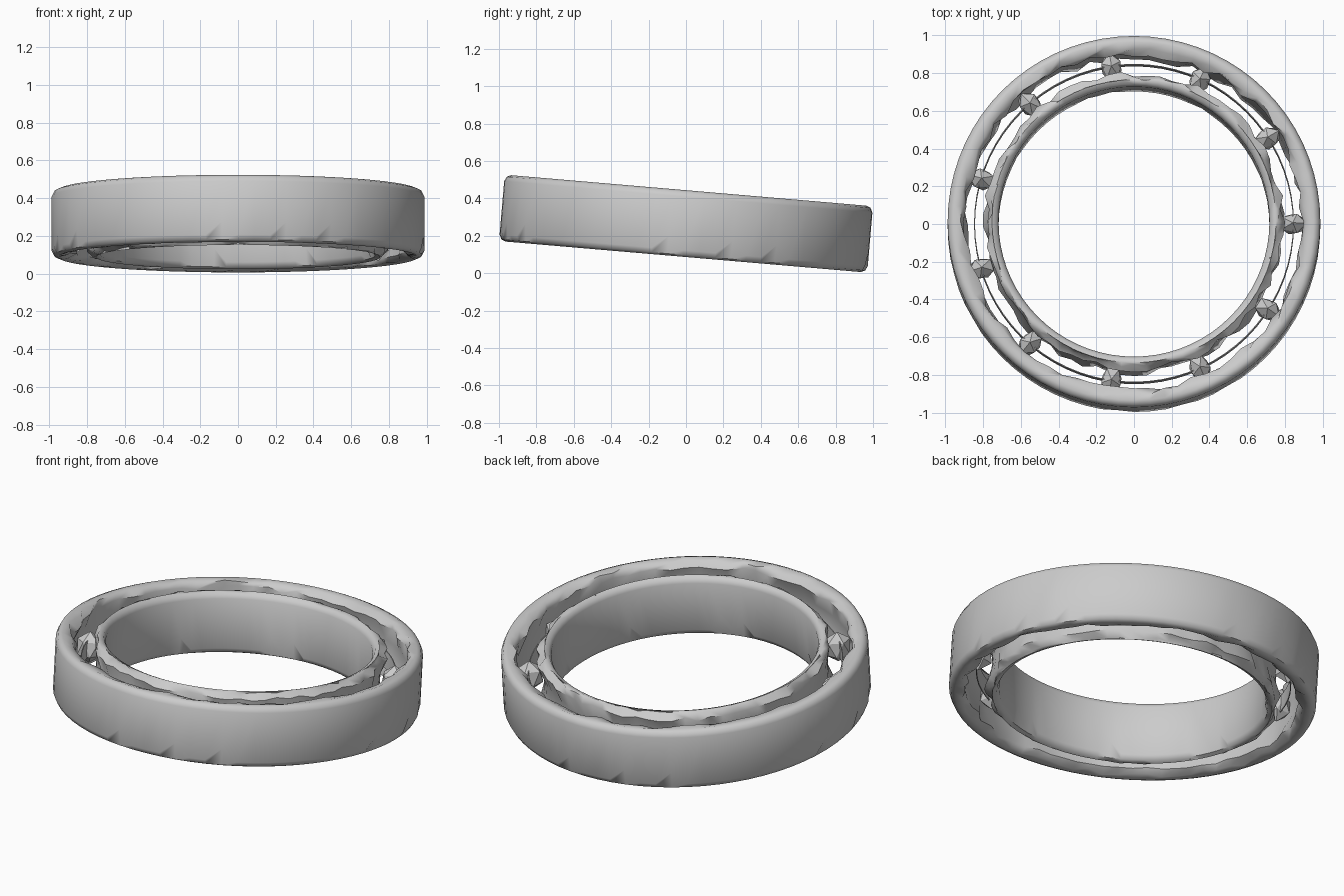
import bpy, bmesh, math, random
from mathutils import Matrix

old = bpy.data.objects.get("Cube")
if old:
    bpy.data.objects.remove(old)

random.seed(7)
SEG = 72
HALF = 0.178
BALLS = 11
TILT = Matrix.Translation((0, 0, 0.265)) @ Matrix.Rotation(math.radians(-4.9), 4, 'X')

steel = bpy.data.materials.new("steel grey")
steel.use_nodes = True
steel.diffuse_color = (0.6, 0.6, 0.6, 1)
steel.node_tree.nodes["Principled BSDF"].inputs["Base Color"].default_value = (0.6, 0.6, 0.6, 1)


def finish(bm, name, angle):
    bmesh.ops.recalc_face_normals(bm, faces=bm.faces)
    mesh = bpy.data.meshes.new(name)
    bm.to_mesh(mesh)
    bm.free()
    mesh.materials.append(steel)
    obj = bpy.data.objects.new(name, mesh)
    bpy.context.collection.objects.link(obj)
    obj.matrix_world = TILT
    bpy.ops.object.select_all(action='DESELECT')
    obj.select_set(True)
    bpy.context.view_layer.objects.active = obj
    bpy.ops.object.shade_smooth_by_angle(angle=math.radians(angle))
    return obj


def lathe(name, profile, rough=(), chip_at=None, chips=(), angle=50):
    """Spin a closed profile; roughen some points and lift one at the chips."""
    bm = bmesh.new()
    rings = []
    for i in range(SEG):
        a = math.tau * i / SEG
        ring = []
        for k, (r, z) in enumerate(profile):
            if k in rough:
                r += random.uniform(-0.018, 0.018)
                z += random.uniform(-0.012, 0.004) * (1 if z > 0 else -1)
            if k == chip_at and i % 18 in chips:
                z += 0.07
            ring.append(bm.verts.new((r * math.cos(a), r * math.sin(a), z)))
        rings.append(ring)
    n = len(profile)
    for i in range(SEG):
        p, q = rings[i], rings[(i + 1) % SEG]
        for k in range(n):
            bm.faces.new((p[k], q[k], q[(k + 1) % n], p[(k + 1) % n]))
    return finish(bm, name, angle)


def race_profile(wall, lip, groove):
    """Plain wall with rounded edges on one side, ball groove on the other."""
    s = 1 if wall > lip else -1
    half = [(wall, HALF - 0.035), (wall - s * 0.012, HALF - 0.01),
            (wall - s * 0.035, HALF), (lip + s * 0.025, HALF - 0.004),
            (lip, HALF - 0.03), (groove, 0.05)]
    return half + [(r, -z) for r, z in reversed(half)]


# Outer and inner races with worn lips facing the gap
lathe("outer_race", race_profile(0.988, 0.893, 0.915),
      rough=(3, 4, 7, 8), chip_at=11, chips=(3, 6, 17))
lathe("inner_race", race_profile(0.718, 0.785, 0.765),
      rough=(3, 4, 7, 8), chip_at=11, chips=(2, 4, 12))

# Thin cage band between the races
lathe("cage_band", [(0.843, 0.05), (0.848, 0.05), (0.848, -0.05), (0.843, -0.05)])

# Faceted balls bridging the gap
bm = bmesh.new()
for i in range(BALLS):
    a = math.tau * i / BALLS
    place = (Matrix.Rotation(a, 4, 'Z') @ Matrix.Translation((0.842, 0, 0))
             @ Matrix.Diagonal((0.08, 0.06, 0.09, 1)))
    bmesh.ops.create_icosphere(bm, subdivisions=1, radius=1, matrix=place)
finish(bm, "bearing_balls", 30)
